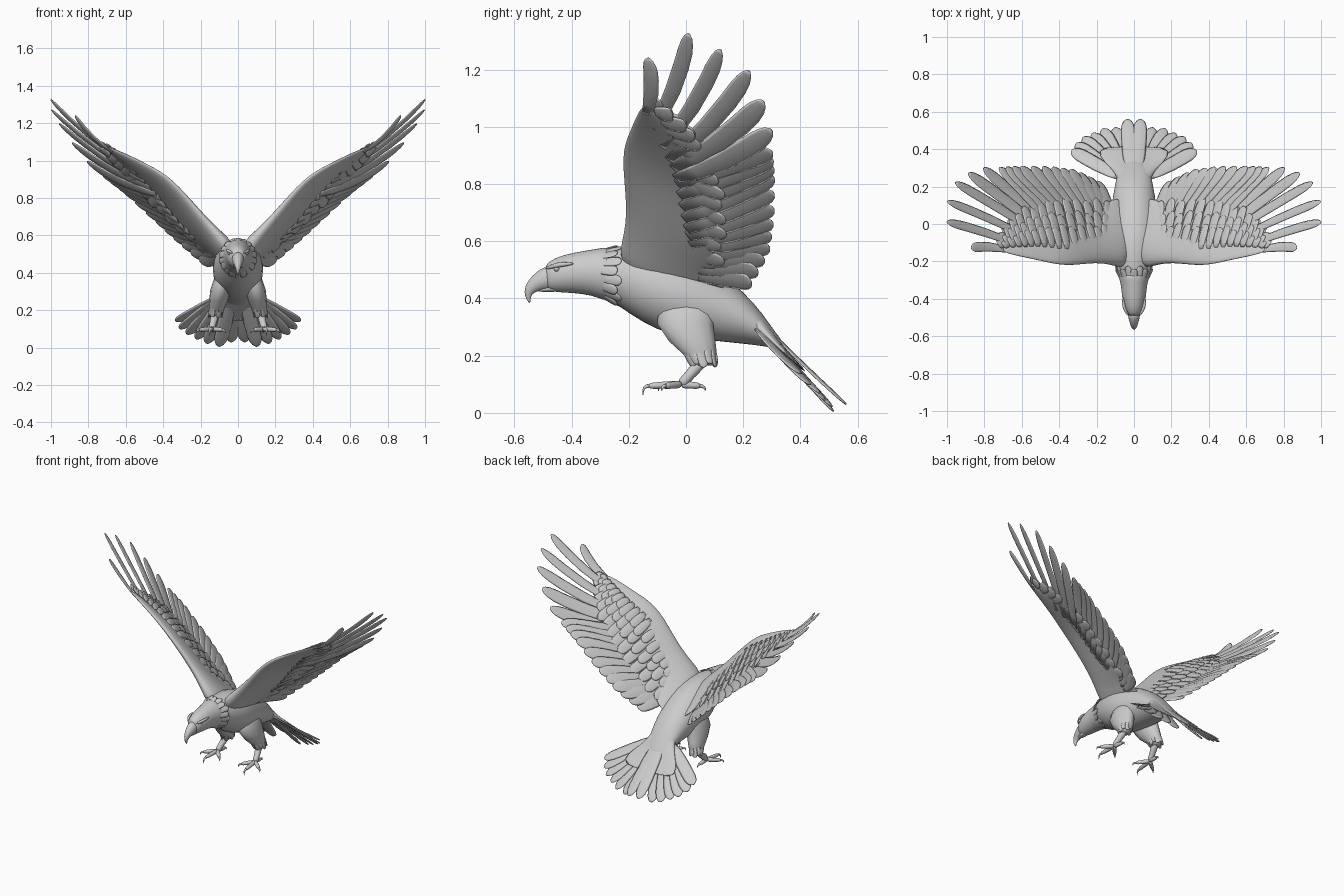
import bpy, bmesh, math
from mathutils import Vector as V

if "Cube" in bpy.data.objects:
    bpy.data.objects.remove(bpy.data.objects["Cube"])


def loft(bm, rings, n=8, foil=0.0):
    """Skin elliptical rings (centre, u, v); foil thins the -u side."""
    loops = []
    for c, u, v in rings:
        loop = []
        for i in range(n):
            a = math.tau * i / n
            k = 1 - foil * (1 - math.cos(a)) / 2
            loop.append(bm.verts.new(V(c) + V(u) * math.cos(a) + V(v) * math.sin(a) * k))
        loops.append(loop)
    for a, b in zip(loops, loops[1:]):
        for i in range(n):
            j = (i + 1) % n
            bm.faces.new((a[i], a[j], b[j], b[i]))
    bm.faces.new(loops[0])
    bm.faces.new(loops[-1])


def tube(bm, pts, radii, ref=(1, 0, 0), aspect=1.0, n=8):
    pts = [V(p) for p in pts]
    rings = []
    for i, p in enumerate(pts):
        d = (pts[min(i + 1, len(pts) - 1)] - pts[max(i - 1, 0)]).normalized()
        v = d.cross(V(ref)).normalized()
        u = v.cross(d).normalized()
        rings.append((p, u * radii[i], v * radii[i] * aspect))
    loft(bm, rings, n)


def finish(bm, name, mirror=False, sub=0):
    bmesh.ops.recalc_face_normals(bm, faces=bm.faces)
    for f in bm.faces:
        f.smooth = True
    me = bpy.data.meshes.new(name)
    bm.to_mesh(me)
    bm.free()
    ob = bpy.data.objects.new(name, me)
    bpy.context.collection.objects.link(ob)
    if mirror:
        ob.modifiers.new("mirror", 'MIRROR').use_mirror_merge = False
    if sub:
        s = ob.modifiers.new("smooth", 'SUBSURF')
        s.levels = s.render_levels = sub
    return ob


def along(pts, t):
    """Point at fraction t of a control polyline."""
    x = t * (len(pts) - 1)
    i = min(int(x), len(pts) - 2)
    return V(pts[i]).lerp(V(pts[i + 1]), x - i)


PROFILE = [(0, .5), (.2, .8), (.45, .97), (.7, 1), (.84, .96), (.92, .8), (.97, .55), (1, .2)]


def feather(bm, base, tip, hw, normal, thick=.005, bow=0.0, tilt=.12, sway=0.0):
    base, tip = V(base), V(tip)
    d = (tip - base).normalized()
    w = d.cross(V(normal)).normalized()
    nn = w.cross(d).normalized()
    u, v = w * math.cos(tilt) + nn * math.sin(tilt), nn * math.cos(tilt) - w * math.sin(tilt)
    loft(bm, [(base.lerp(tip, t) + (nn * bow + w * sway) * 4 * t * (1 - t), u * hw * k,
               v * thick * (.4 + .6 * k)) for t, k in PROFILE])


def y_loft(name, secs, sub=1):
    bm = bmesh.new()
    loft(bm, [((0, y, (a + b) / 2), (w, 0, 0), (0, 0, (a - b) / 2)) for y, a, b, w in secs], 18)
    return finish(bm, name, sub=sub)


# body and head: (y, top, bottom, half width)
y_loft("body", [(-.36, .55, .43, .05), (-.27, .575, .40, .078), (-.2, .583, .345, .11),
                (-.1, .58, .285, .137), (0, .55, .26, .138), (.1, .50, .25, .122),
                (.2, .43, .24, .105), (.27, .345, .233, .09), (.31, .285, .225, .07),
                (.34, .25, .215, .035)])
y_loft("head", [(-.495, .515, .435, .028), (-.475, .533, .425, .042), (-.44, .55, .42, .056),
                (-.39, .562, .418, .065), (-.33, .572, .41, .07), (-.285, .58, .392, .082),
                (-.262, .583, .386, .089)])

# ragged neck feathers
bm = bmesh.new()
for i in range(18):
    a = math.tau * (i + .5) / 18
    o = V((math.cos(a), 0, math.sin(a)))
    feather(bm, (.064 * o.x, -.315, .49 + .072 * o.z),
            (.1 * o.x, -.24 + .014 * (i % 2), .478 + .106 * o.z), .019, o, .004, tilt=.06)
finish(bm, "neck_feathers")

# beak
bm = bmesh.new()
tube(bm, [(0, -.46, .475), (0, -.495, .468), (0, -.527, .452), (0, -.549, .43), (0, -.554, .408),
          (0, -.546, .383)], [.038, .033, .024, .016, .009, .002], aspect=1.25, n=12)
tube(bm, [(0, -.44, .437), (0, -.49, .432), (0, -.522, .428)], [.03, .022, .006], aspect=.5, n=10)
finish(bm, "beak", sub=1)

# brow and eye
bm = bmesh.new()
tube(bm, [(.028, -.492, .504), (.046, -.465, .514), (.058, -.43, .52), (.058, -.39, .522)],
     [.004, .009, .01, .003])
finish(bm, "brow", mirror=True, sub=1)
bm = bmesh.new()
bmesh.ops.create_uvsphere(bm, u_segments=12, v_segments=8, radius=.01)
bmesh.ops.translate(bm, verts=bm.verts, vec=(.045, -.452, .504))
finish(bm, "eye", mirror=True)

# wing arm: leading edge, covert edge, thickness
UP = V((-.62, .31, .72))
LEAD = [(.02, -.25, .51), (.10, -.225, .605), (.2, -.205, .715), (.36, -.232, .91),
        (.49, -.2, .98), (.6, -.177, 1.035), (.71, -.15, 1.08)]
REAR = [(.05, .17, .40), (.13, .12, .475), (.24, .09, .56), (.38, .08, .73), (.5, .04, .85),
        (.6, -.02, .95), (.70, -.115, 1.06)]
bm = bmesh.new()
loft(bm, [((V(l) + V(r)) / 2, (V(l) - V(r)) / 2, UP * t) for l, r, t in
          zip(LEAD, REAR, [.085, .066, .046, .036, .026, .02, .01])], 16, foil=.8)
finish(bm, "wing_arm", mirror=True, sub=2)

# flight feathers: six spread fingers, then overlapping trailing feathers
FINGERS = [(.87, -.13, 1.24), (1.0, .01, 1.325), (.997, .12, 1.27), (.955, .22, 1.195),
           (.885, .27, 1.09), (.805, .298, .99)]
FINGER_ROOTS = [(.67, -.14, 1.045), (.61, -.115, .995), (.54, -.085, .93), (.5, -.06, .885),
                (.47, -.045, .855), (.44, -.035, .82)]
TRAIL = [(.72, .30, .915), (.62, .305, .84), (.46, .305, .69), (.33, .29, .57), (.2, .23, .455)]
ROOTS = [(.42, -.03, .8), (.3, 0, .65), (.2, .02, .56), (.12, .03, .48)]
bm = bmesh.new()
for i, (root, tip) in enumerate(zip(FINGER_ROOTS, FINGERS)):
    feather(bm, root, tip, .029 if i < 3 else .034 if i < 4 else .041, UP, .005, bow=-.012,
            tilt=.1, sway=-.018)
for i in range(12):
    feather(bm, along(ROOTS, i / 11), along(TRAIL, i / 11), .042, UP, .005, bow=.01, sway=-.006)
finish(bm, "flight_feathers", mirror=True)

# coverts: layered rows on the upper wing, one broad row below
COVERT = [(.13, .12, .47), (.27, .135, .585), (.4, .14, .70), (.5, .12, .805), (.6, .08, .91),
          (.68, .01, .995), (.76, -.09, 1.09)]
for side, name, rows in ((1, "upper_coverts", [(.35, 1.0, .007), (.3, .78, .019), (.25, .58, .028)]),
                         (-1, "lower_coverts", [(.45, 1.0, .006)])):
    bm = bmesh.new()
    for k, (start, end, lift) in enumerate(rows):
        count = 14 + k
        for i in range(count):
            t = (i + .5 * (k % 2)) / count * .97 + .02
            l, c = along(LEAD[1:], t), along(COVERT, t)
            off = UP * side * lift * (1.15 - .6 * t)
            end_i = end + .03 * math.sin(i * 2.3)
            feather(bm, l.lerp(c, start) + off * .7, l.lerp(c, end_i) + off * .8, .035 - .003 * k,
                    UP, .004, bow=.005 * side, tilt=.08)
    finish(bm, name, mirror=True)

# tail fan, centre pair on top, joined at the root by a thin web
TAIL = [(.036, .56, .03), (.10, .515, .006), (.165, .51, .022), (.22, .485, .045), (.27, .465, .07),
        (.31, .43, .10), (.332, .395, .14)]
bm = bmesh.new()
for i, tip in enumerate(TAIL):
    s = i / 6
    feather(bm, (.012 + .06 * s, .23 + .02 * s, .35 - .06 * s), tip, .04, (.2 * s, .65, .75),
            .006, bow=-.004, tilt=-.08)
finish(bm, "tail_feathers", mirror=True)
bm = bmesh.new()
loft(bm, [((0, y, z), (w, 0, 0), (0, h * .7, h * .7)) for y, z, w, h in
          [(.2, .36, .08, .05), (.27, .285, .10, .032), (.31, .246, .14, .018),
           (.36, .198, .19, .009), (.42, .142, .2, .003)]], 14)
finish(bm, "tail_web", sub=1)

# feathered thigh
bm = bmesh.new()
loft(bm, [((x, y, z), (a, 0, 0), (0, b, 0)) for x, y, z, a, b in
          [(.055, .01, .42, .04, .08), (.075, .0, .37, .053, .1), (.092, -.002, .31, .056, .1),
           (.104, .022, .25, .05, .083), (.115, .052, .2, .04, .058), (.12, .06, .165, .029, .037)]], 14)
for i in range(12):
    a = math.tau * i / 12
    c, s = math.cos(a), math.sin(a)
    feather(bm, (.112 + .036 * c, .042 + .058 * s, .225),
            (.122 + .034 * c, .066 + .043 * s, .16 + .012 * (i % 2)), .016, (c, s, .1), .005)
finish(bm, "thigh", mirror=True)

# shin, toes and claws
bm = bmesh.new()
tube(bm, [(.12, .06, .19), (.128, .03, .15), (.137, 0, .12), (.14, -.018, .095)],
     [.026, .021, .018, .021], n=10)
for x, y in ((.08, -.085), (.15, -.135), (.21, -.075), (.135, .052)):
    h, e = V((.14, -.018, .1)), V((x, y, .094))
    d = (e - h).normalized()
    tube(bm, [h, h.lerp(e, .35), h.lerp(e, .7), e], [.015, .014, .013, .011], ref=(0, 0, 1))
    drop = .034 if y < -.1 else .018
    tube(bm, [e - d * .01, e + d * .008, e + d * .016 - V((0, 0, drop * .4)),
              e + d * .015 - V((0, 0, drop))], [.009, .007, .004, .001], ref=(d.y, -d.x, 0))
finish(bm, "leg_and_foot", mirror=True, sub=1)
